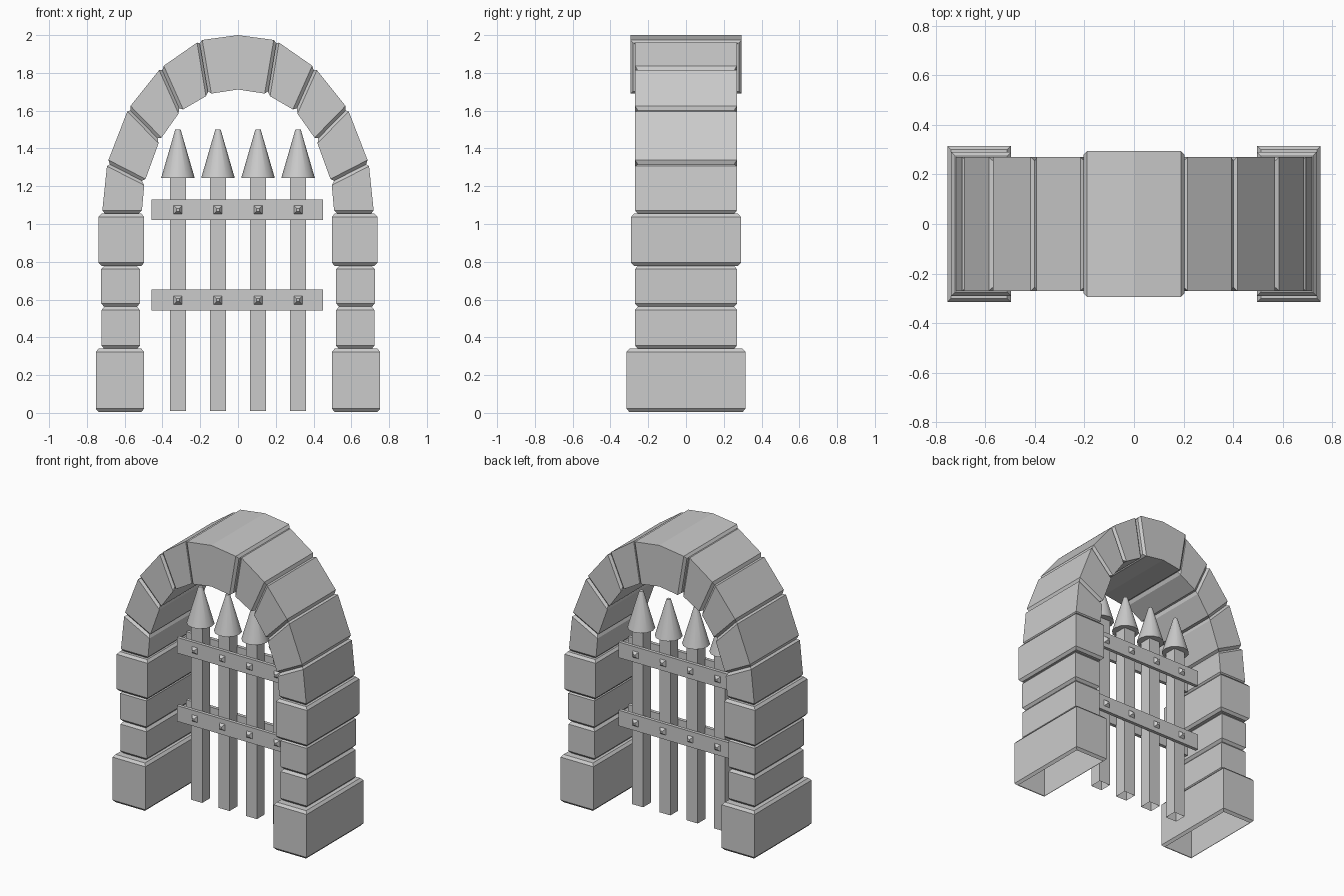
import bpy, bmesh
from mathutils import Vector, Matrix

if "Cube" in bpy.data.objects:
    bpy.data.objects.remove(bpy.data.objects["Cube"])


def make_object(name, bm):
    mesh = bpy.data.meshes.new(name)
    bm.to_mesh(mesh)
    bm.free()
    ob = bpy.data.objects.new(name, mesh)
    bpy.context.collection.objects.link(ob)
    return ob


def add_box(bm, x, y, z, open_bottom=False):
    size = Vector((x[1] - x[0], y[1] - y[0], z[1] - z[0]))
    mid = Vector(((x[0] + x[1]) / 2, (y[0] + y[1]) / 2, (z[0] + z[1]) / 2))
    m = Matrix.Translation(mid) @ Matrix.Diagonal((*size, 1))
    verts = bmesh.ops.create_cube(bm, size=1, matrix=m)['verts']
    if open_bottom:
        low = [f for f in {f for v in verts for f in v.link_faces}
               if f.calc_center_median().z < z[0] + 1e-5]
        bmesh.ops.delete(bm, geom=low, context='FACES_ONLY')


# Stone arch: chamfered stones lofted as one strip, right foot to left foot
# each stone: inner start, outer start, inner end, outer end (x, z), half depth
half = [
    ((.497, .005), (.753, .005), (.497, .34), (.753, .34), .315),
    ((.518, .34), (.724, .34), (.520, .562), (.722, .562), .27),
    ((.520, .562), (.724, .562), (.520, .778), (.724, .778), .27),
    ((.497, .778), (.738, .778), (.497, 1.055), (.738, 1.055), .29),
    ((.510, 1.055), (.720, 1.055), (.495, 1.222), (.692, 1.323), .27),
    ((.495, 1.222), (.692, 1.323), (.415, 1.443), (.580, 1.612), .27),
    ((.415, 1.443), (.580, 1.612), (.305, 1.598), (.407, 1.828), .27),
    ((.305, 1.598), (.407, 1.828), (.155, 1.685), (.203, 1.970), .27),
]
rings = []


def add_ring(i, o, hy, inset=0.0):
    step = (o - i).normalized() * inset
    i, o, hy = i + step, o - step, hy - inset
    rings.append([(i.x, -hy, i.y), (o.x, -hy, o.y), (o.x, hy, o.y), (i.x, hy, i.y)])


def add_end(i, o, i2, o2, hy, closing):
    full = [a + (b - a).normalized() * 0.017 for a, b in ((i, i2), (o, o2))]
    pair = [(i, o, hy, 0.015), (*full, hy, 0.0)]
    for r in (pair[::-1] if closing else pair):
        add_ring(*r)


for *pts, hy in half:
    i0, o0, i1, o1 = map(Vector, pts)
    add_end(i0, o0, i1, o1, hy, False)
    add_end(i1, o1, i0, o0, hy, True)
left = [[(-x, y, z) for x, y, z in r] for r in reversed(rings)]
# keystone in the middle
ki, ko = Vector((.158, 1.688)), Vector((.206, 1.972))
mi, mo = Vector((0, 1.712)), Vector((0, 2.0))
add_end(ki, ko, mi, mo, .295, False)
add_ring(mi, mo, .295)
flip = Vector((-1, 1))
add_end(ki * flip, ko * flip, mi, mo, .295, True)
rings += left

bm = bmesh.new()
loops = [[bm.verts.new(p) for p in r] for r in rings]
for a, b in zip(loops, loops[1:]):
    for k in range(4):
        n = (k + 1) % 4
        bm.faces.new((a[k], a[n], b[n], b[k]))
bmesh.ops.recalc_face_normals(bm, faces=bm.faces)
make_object("stone_arch", bm)

# Gate bars with spear points
GY = 0.04
bar_xs = [-.318, -.106, .106, .318]
for n, x in enumerate(bar_xs, 1):
    bm = bmesh.new()
    add_box(bm, (x - .043, x + .043), (GY - .043, GY + .043), (.01, 1.25), True)
    make_object(f"gate_bar_{n}", bm)

    bm = bmesh.new()
    bmesh.ops.create_cone(bm, cap_ends=True, segments=12, radius1=.089, radius2=.014,
                          depth=.258, matrix=Matrix.Translation((x, GY, 1.372)))
    tip = make_object(f"spear_point_{n}", bm)
    bpy.ops.object.select_all(action='DESELECT')
    tip.select_set(True)
    bpy.context.view_layer.objects.active = tip
    bpy.ops.object.shade_smooth_by_angle(angle=0.7)

# Cross rails and pyramid studs on both faces of the gate
for side, label in ((-1, "front"), (1, "back")):
    for z, level in ((.597, "lower"), (1.075, "upper")):
        bm = bmesh.new()
        y0, y1 = sorted((GY + side * .04, GY + side * .064))
        add_box(bm, (-.458, .45), (y0, y1), (z - .055, z + .055))
        make_object(f"{label}_{level}_rail", bm)

        bm = bmesh.new()
        for x in bar_xs:
            m = (Matrix.Translation((x, GY + side * .073, z))
                 @ Matrix.Rotation(-side * 1.570796, 4, 'X')
                 @ Matrix.Rotation(0.785398, 4, 'Z'))
            bmesh.ops.create_cone(bm, cap_ends=True, segments=4, radius1=.033,
                                  radius2=.011, depth=.02, matrix=m)
        make_object(f"{label}_{level}_studs", bm)
